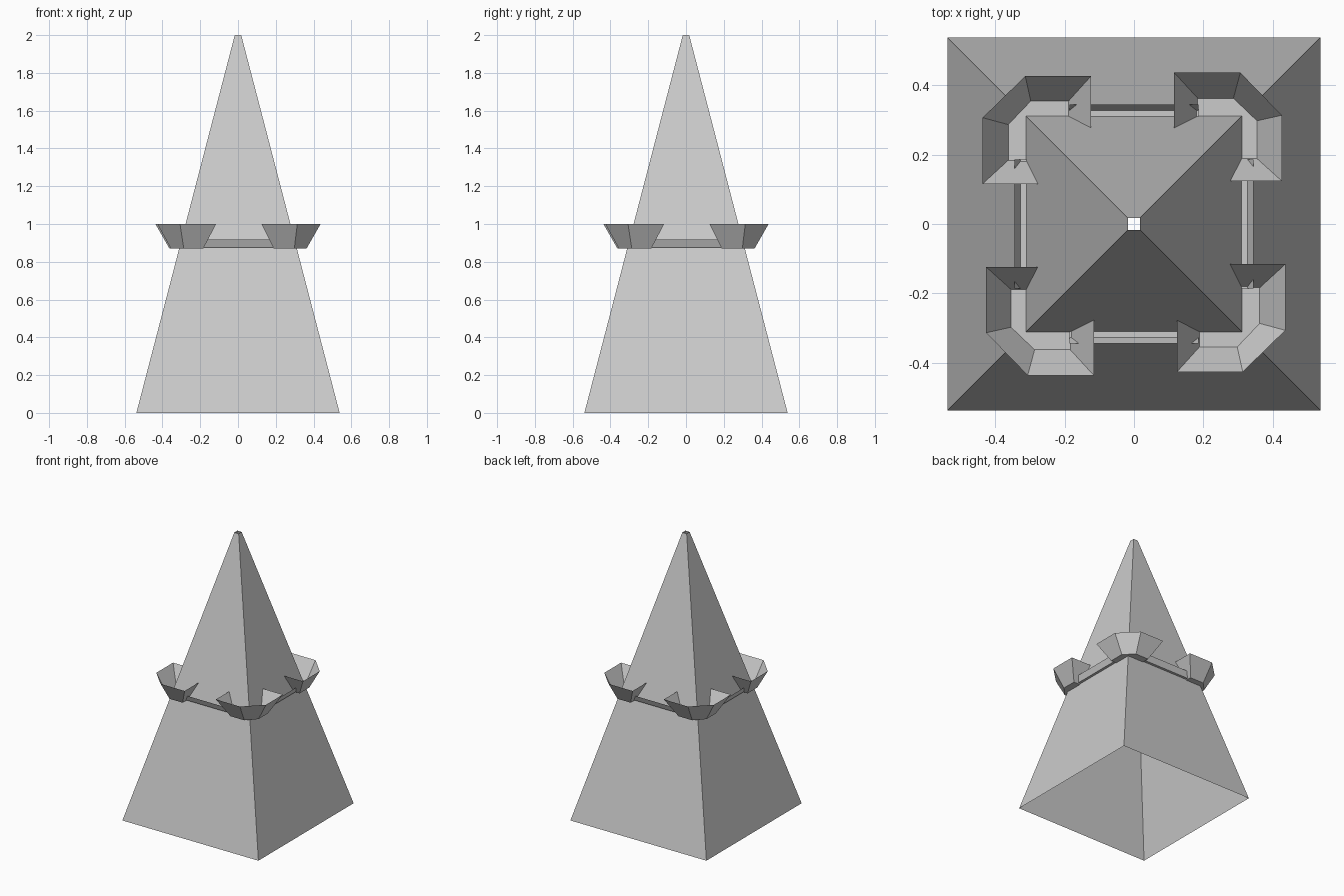
import bpy
from math import pi
from mathutils import Matrix

if "Cube" in bpy.data.objects:
    bpy.data.objects.remove(bpy.data.objects["Cube"])

BASE, TIP, HEIGHT = 0.538, 0.017, 2.0


def half(z):
    """Half width of the spire at height z."""
    return BASE + (TIP - BASE) * z / HEIGHT


def add(name, verts, faces, turn=0):
    mesh = bpy.data.meshes.new(name)
    mesh.from_pydata(verts, [], faces)
    mesh.transform(Matrix.Rotation(turn * pi / 2, 4, 'Z'))
    mesh.update()
    obj = bpy.data.objects.new(name, mesh)
    bpy.context.collection.objects.link(obj)
    return obj


def ring(h, z):
    return [(-h, -h, z), (h, -h, z), (h, h, z), (-h, h, z)]


# Spire: four sloping walls, open at the bottom and the tip
add("spire", ring(BASE, 0) + ring(TIP, HEIGHT),
    [(i, (i + 1) % 4, (i + 1) % 4 + 4, i + 4) for i in range(4)])

# Corner balcony outlines (back left), from one end round to the other
Z0, Z1 = 0.87, 1.0
a, b = half(Z0), half(Z1)
floor = [(-a, 0.184), (-0.363, 0.184), (-0.363, 0.287),
         (-0.298, 0.355), (-0.189, 0.355), (-0.189, a)]
rim = [(-b, 0.116), (-0.437, 0.116), (-0.437, 0.307),
       (-0.314, 0.427), (-0.124, 0.427), (-0.124, b)]
balcony = [(x, y, Z0) for x, y in floor] + [(x, y, Z1) for x, y in rim]
balcony.append((-a, a, Z0))
balcony_faces = [(i + 1, i, i + 6, i + 7) for i in range(5)]
balcony_faces.append((0, 1, 2, 3, 4, 5, 12))

# Shallow gutter linking neighbouring balconies (back side)
R0, R1, L = 0.876, 0.918, 0.186
profile = [(half(R0), R0), (0.328, R0), (0.345, R1)]
gutter = [(x, y, z) for x in (-L, L) for y, z in profile]
gutter_faces = [(0, 1, 4, 3), (1, 2, 5, 4)]

for k in range(4):
    add(f"corner_balcony_{k + 1}", balcony, balcony_faces, k)
    add(f"gutter_{k + 1}", gutter, gutter_faces, k)
